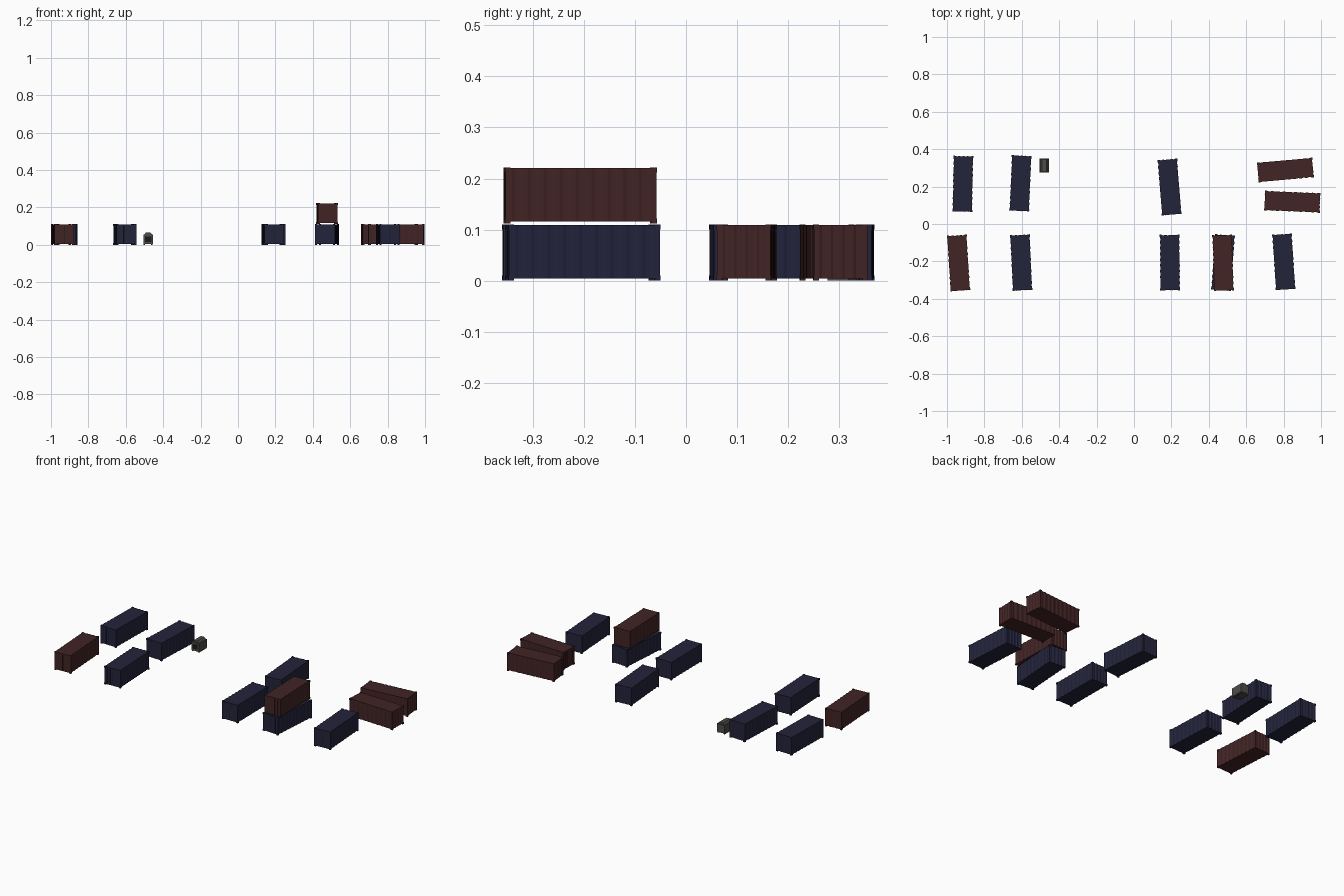
import bpy, bmesh, math
from mathutils import Matrix

if "Cube" in bpy.data.objects:
    bpy.data.objects.remove(bpy.data.objects["Cube"])

W, L, H = 0.105, 0.296, 0.110     # container size
G = 0.0022                        # rib depth


def material(name, rgb):
    m = bpy.data.materials.new(name)
    m.diffuse_color = (*rgb, 1)
    m.use_nodes = True
    m.node_tree.nodes["Principled BSDF"].inputs["Base Color"].default_value = m.diffuse_color
    return m


RED = material("dark red paint", (0.054, 0.017, 0.018))
BLUE = material("navy paint", (0.017, 0.017, 0.044))
GREY = material("dull grey metal", (0.075, 0.073, 0.065))
DARK = material("black metal", (0.010, 0.010, 0.011))


def box(bm, cx, cy, cz, sx, sy, sz, mat=0):
    mtx = Matrix.Translation((cx, cy, cz)) @ Matrix.Diagonal((sx, sy, sz, 1))
    for v in bmesh.ops.create_cube(bm, size=1, matrix=mtx)["verts"]:
        for f in v.link_faces:
            f.material_index = mat


def finish(bm, name, mats, loc, deg):
    bmesh.ops.recalc_face_normals(bm, faces=bm.faces)
    me = bpy.data.meshes.new(name)
    bm.to_mesh(me)
    bm.free()
    for m in mats:
        me.materials.append(m)
    ob = bpy.data.objects.new(name, me)
    ob.location = loc
    ob.rotation_euler[2] = math.radians(deg)
    bpy.context.collection.objects.link(ob)


def rib_line(length, count, depth):
    """Trapezoid corrugation from -length/2 to length/2 as (along, inset)."""
    p, pts = length / count, []
    for i in range(count):
        a = -length / 2 + i * p
        pts += [(a + p * .15, 0), (a + p * .35, depth),
                (a + p * .65, depth), (a + p * .85, 0)]
    return pts


def container(name, mat, x, y, deg, z=0.0):
    bm = bmesh.new()
    # corrugated body: ribbed outline pulled upward
    side = rib_line(L - 0.016, 9, G)
    back = rib_line(W - 0.016, 4, G)
    w, l = W / 2, L / 2
    pts = [(-w, -l), (w, -l)]
    pts += [(w - d, a) for a, d in side] + [(w, l)]
    pts += [(-a, l - d) for a, d in back] + [(-w, l)]
    pts += [(-w + d, -a) for a, d in side]
    base = bm.faces.new([bm.verts.new((px, py, 0.004)) for px, py in pts])
    top = bmesh.ops.extrude_face_region(bm, geom=[base])["geom"]
    for v in top:
        if isinstance(v, bmesh.types.BMVert):
            v.co.z = H - 0.001
    # corner castings
    for sx in (-1, 1):
        for sy in (-1, 1):
            for cz in (0.005, H - 0.005):
                box(bm, sx * (w - 0.0045), sy * (l - 0.0045), cz, 0.011, 0.011, 0.010)
    # door seam and locking bars
    box(bm, 0, -l, H / 2, 0.0012, 0.001, H - 0.014, 1)
    for bx in (-0.034, -0.014, 0.014, 0.034):
        box(bm, bx, -l - 0.0005, H / 2, 0.0018, 0.002, H - 0.014)
    finish(bm, name, [mat, DARK], (x, y, z), deg)


# container yard: colour, x, y, turn, height
yard = [
    (BLUE, -0.915, 0.215, -1.2, 0), (BLUE, -0.607, 0.218, -2.6, 0),
    (BLUE, 0.190, 0.198, 4.5, 0), (RED, 0.810, 0.289, -84.7, 0),
    (RED, 0.847, 0.119, -92.3, 0), (RED, -0.938, -0.208, 3.7, 0),
    (BLUE, -0.603, -0.206, 2.7, 0), (BLUE, 0.192, -0.206, 0.5, 0),
    (BLUE, 0.476, -0.206, -4.2, 0), (RED, 0.476, -0.207, 1.8, 0.112),
    (BLUE, 0.801, -0.202, 3.8, 0),
]
for i, (mat, x, y, deg, z) in enumerate(yard):
    container(f"shipping_container_{i + 1}", mat, x, y, deg, z)

# small generator: skids, case, sloped cap
bm = bmesh.new()
for sx in (-1, 1):
    box(bm, sx * 0.02, 0, 0.003, 0.008, 0.072, 0.006)
box(bm, 0, 0, 0.030, 0.052, 0.076, 0.050)
cap = [(-0.022, 0.054), (0.022, 0.054), (0.012, 0.066), (-0.012, 0.066)]
f = bm.faces.new([bm.verts.new((px, -0.034, pz)) for px, pz in cap])
for v in bmesh.ops.extrude_face_region(bm, geom=[f])["geom"]:
    if isinstance(v, bmesh.types.BMVert):
        v.co.y = 0.034
box(bm, 0, -0.0382, 0.030, 0.034, 0.001, 0.028, 1)
finish(bm, "generator_box", [GREY, DARK], (-0.48, 0.313, 0), 0)
